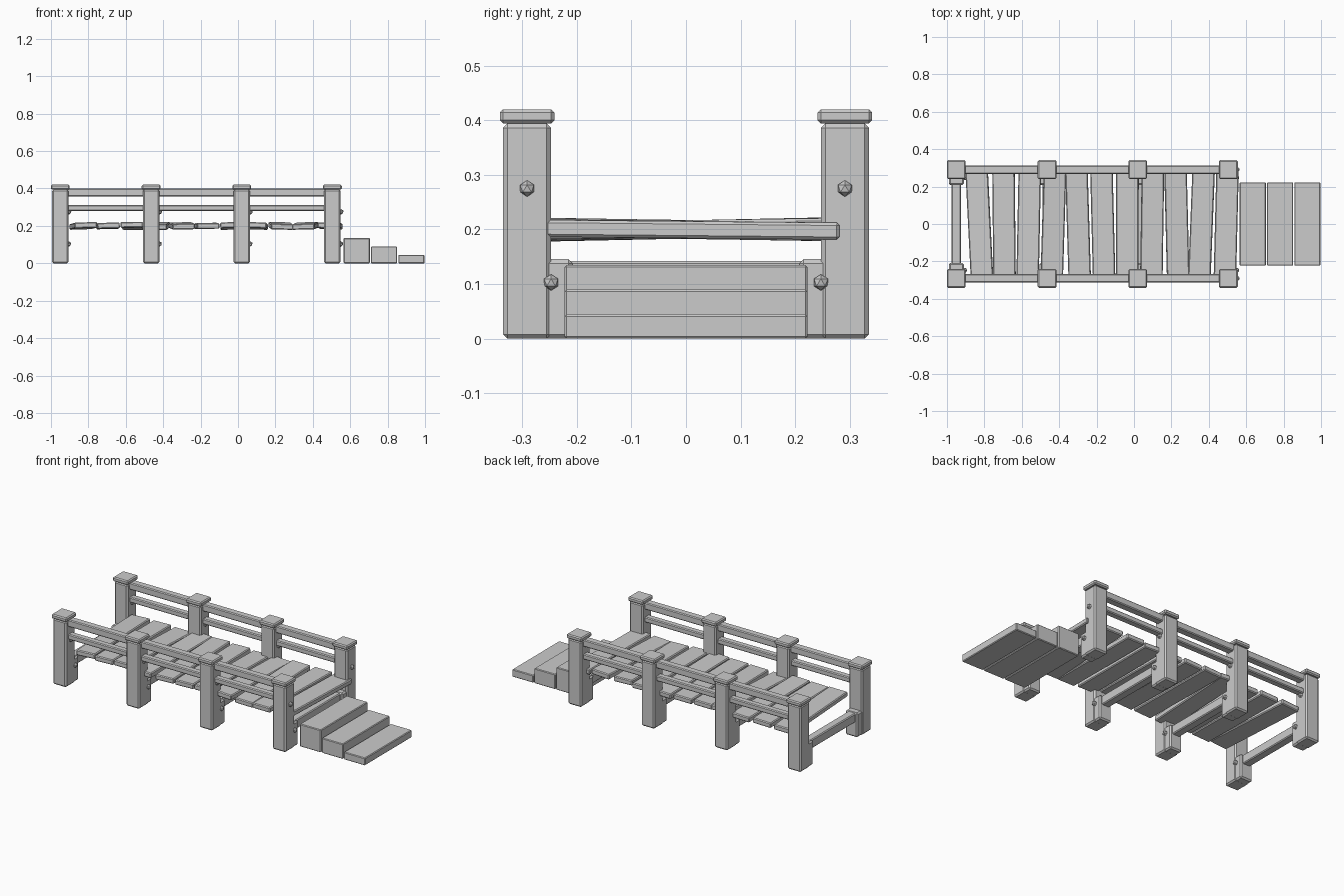
import bpy
import random
from mathutils import Euler

random.seed(4)

cube = bpy.data.objects.get("Cube")
if cube:
    bpy.data.objects.remove(cube)

# One plain grey for all the timber
grey = bpy.data.materials.new("plain grey")
grey.use_nodes = True
colour = (0.6, 0.6, 0.6, 1)
grey.diffuse_color = colour
grey.node_tree.nodes["Principled BSDF"].inputs["Base Color"].default_value = colour


def box(name, centre, size, bevel=0.005, turn=(0, 0, 0)):
    """Chamfered timber block."""
    bpy.ops.mesh.primitive_cube_add(size=1, location=centre, rotation=Euler(turn))
    ob = bpy.context.object
    ob.name = name
    ob.scale = size
    bpy.ops.object.transform_apply(location=False, rotation=False, scale=True)
    mod = ob.modifiers.new("chamfer", "BEVEL")
    mod.width = bevel
    mod.segments = 1
    ob.data.materials.append(grey)
    return ob


def bolt(name, centre):
    bpy.ops.mesh.primitive_ico_sphere_add(subdivisions=1, radius=0.015, location=centre)
    ob = bpy.context.object
    ob.name = name
    ob.data.materials.append(grey)


post_xs = [-0.95 + 0.485 * i for i in range(4)]
post_y = 0.291

# Posts with caps, footings and bolts on both sides
for side, s in (("left", 1), ("right", -1)):
    for x in post_xs:
        y = s * post_y
        box(side + "_post", (x, y, 0.197), (0.088, 0.088, 0.394), 0.008)
        box(side + "_post_cap", (x, y, 0.407), (0.1, 0.1, 0.026), 0.006)
        box(side + "_footing", (x, s * 0.235, 0.073), (0.08, 0.055, 0.146), 0.008)
        bolt(side + "_upper_bolt", (x + 0.046, y, 0.275))
        bolt(side + "_lower_bolt", (x + 0.044, s * 0.247, 0.103))
    # Hand rails
    mid = (post_xs[0] + post_xs[-1]) / 2
    length = post_xs[-1] - post_xs[0]
    box(side + "_top_rail", (mid, s * post_y, 0.379), (length, 0.045, 0.042))
    box(side + "_lower_rail", (mid, s * post_y, 0.296), (length, 0.04, 0.032))

# Beams joining each pair of posts
for x in post_xs:
    box("cross_beam", (x, 0, 0.115), (0.05, 0.5, 0.055))

# Loose deck planks, each turned a little
yaws = [0.05, 0.01, -0.02, -0.03, 0.03, 0.025, 0, -0.015, 0.025, -0.04, -0.025]
for i, yaw in enumerate(yaws):
    roll = random.uniform(-0.025, 0.025)
    pitch = random.uniform(-0.04, 0.04)
    box("deck_plank", (-0.827 + 0.132 * i, 0, 0.2), (0.12, 0.565, 0.031), 0.005,
        (roll, pitch, yaw))

# Three steps going down
for i in range(3):
    height = 0.135 - 0.045 * i
    box("step", (0.635 + 0.146 * i, 0, height / 2), (0.14, 0.445, height), 0.004)
